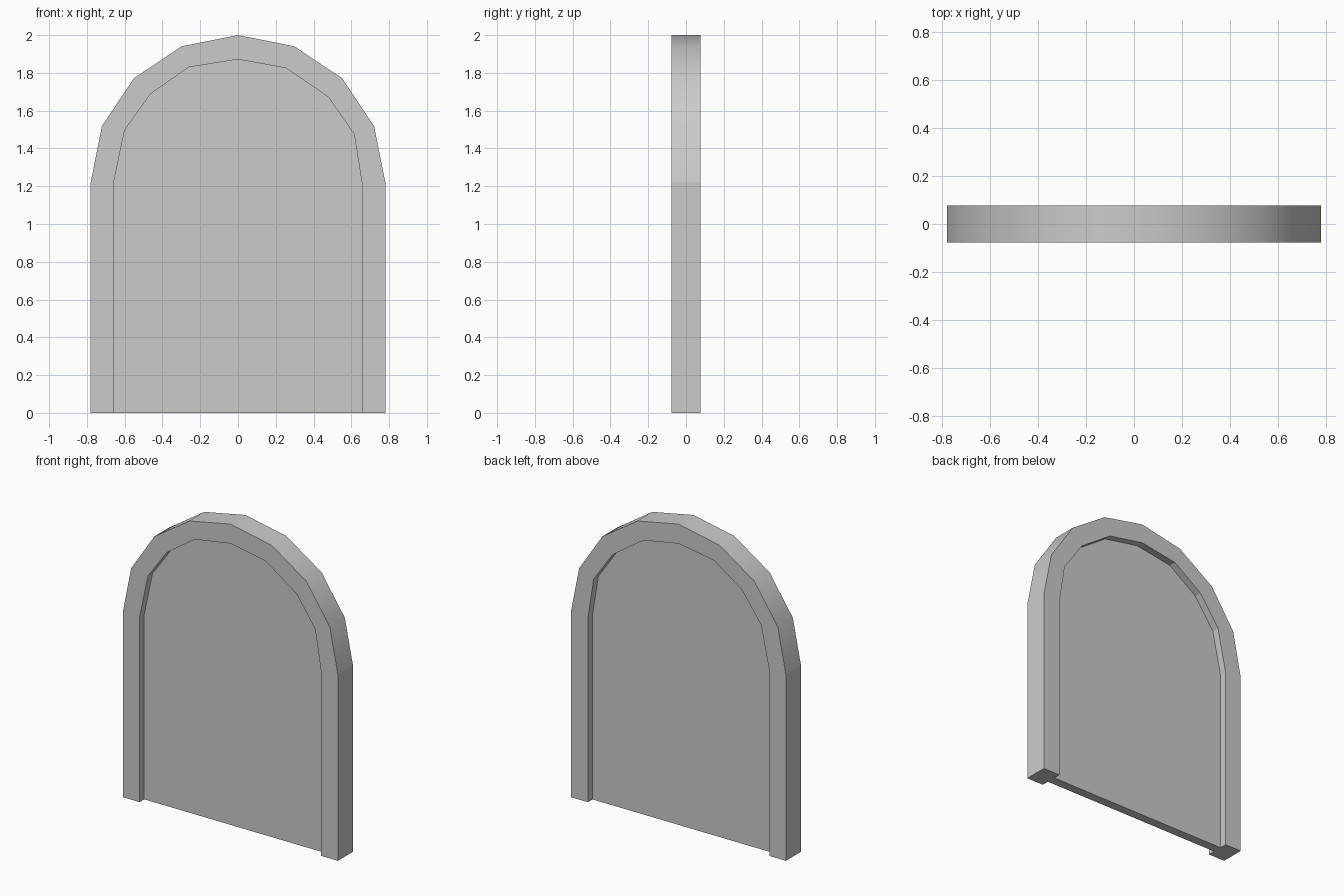
import bpy, bmesh
from math import sin, cos, pi

if "Cube" in bpy.data.objects:
    bpy.data.objects.remove(bpy.data.objects["Cube"])

DEPTH = 0.078      # half depth of the frame
PANEL = 0.03       # half thickness of the door panel
SPRING = 1.22      # height where the arch begins

# Outer arch: straight jambs and an eight-sided half round
outer = [(0.78, 0)] + [(0.78 * cos(i * pi / 8), SPRING + 0.78 * sin(i * pi / 8))
                       for i in range(9)] + [(-0.78, 0)]
# Inner arch: slightly irregular opening
inner = [(0.657, 0), (0.657, 1.21), (0.615, 1.475), (0.478, 1.672), (0.255, 1.825),
         (0, 1.872), (-0.26, 1.83), (-0.462, 1.69), (-0.60, 1.497), (-0.66, 1.21), (-0.66, 0)]


def loop(bm, profile, y):
    return [bm.verts.new((x, y, z)) for x, z in profile]


def finish(bm, name):
    mesh = bpy.data.meshes.new(name)
    bm.to_mesh(mesh)
    bm.free()
    obj = bpy.data.objects.new(name, mesh)
    bpy.context.collection.objects.link(obj)
    return obj


# Arched frame: cross-section swept from one foot to the other, open where the panel joins
bm = bmesh.new()
loops = [loop(bm, inner, -PANEL), loop(bm, inner, -DEPTH), loop(bm, outer, -DEPTH),
         loop(bm, outer, DEPTH), loop(bm, inner, DEPTH), loop(bm, inner, PANEL)]
for k, (a, b) in enumerate(zip(loops, loops[1:])):
    for i in range(len(a) - 1):
        f = bm.faces.new((a[i], b[i], b[i + 1], a[i + 1]))
        f.smooth = k == 2 and 0 < i < len(a) - 2   # only the outer curve is smooth
bm.faces.new([l[0] for l in reversed(loops)])
bm.faces.new([l[-1] for l in loops])
bmesh.ops.recalc_face_normals(bm, faces=bm.faces[:])
# Make sure the outer side points outward
side = max(bm.faces, key=lambda f: f.calc_center_median().x)
if side.normal.x < 0:
    bmesh.ops.reverse_faces(bm, faces=bm.faces[:])
finish(bm, "arched_frame")

# Recessed door panel filling the opening
bm = bmesh.new()
front, back = loop(bm, inner, -PANEL), loop(bm, inner, PANEL)
faces = [bm.faces.new(front), bm.faces.new(back),
         bm.faces.new((front[0], front[-1], back[-1], back[0]))]
for f, axis, sign in zip(faces, (1, 1, 2), (-1, 1, -1)):
    f.normal_update()
    if f.normal[axis] * sign < 0:
        f.normal_flip()
finish(bm, "door_panel")
